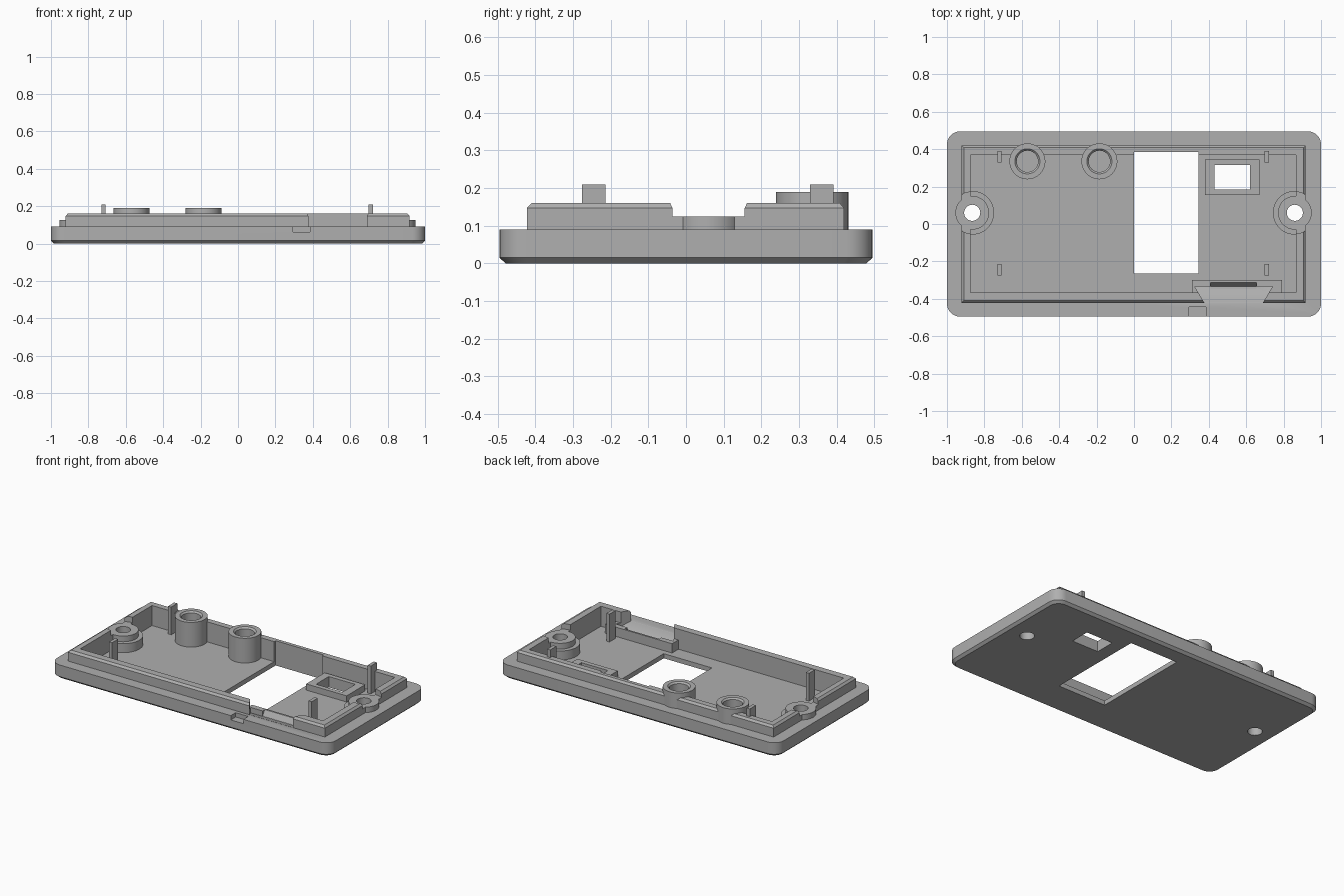
import bpy, bmesh, math

cube = bpy.data.objects.get("Cube")
if cube:
    bpy.data.objects.remove(cube, do_unlink=True)

grey = bpy.data.materials.new("matte grey")
grey.use_nodes = True
grey.diffuse_color = (0.43, 0.43, 0.43, 1)
grey.node_tree.nodes["Principled BSDF"].inputs["Base Color"].default_value = grey.diffuse_color


def finish(name, bm):
    bmesh.ops.recalc_face_normals(bm, faces=bm.faces)
    mesh = bpy.data.meshes.new(name)
    bm.to_mesh(mesh)
    bm.free()
    mesh.materials.append(grey)
    obj = bpy.data.objects.new(name, mesh)
    bpy.context.collection.objects.link(obj)
    return obj


def loft(name, rings):
    """Closed solid through matching horizontal rings of points."""
    bm = bmesh.new()
    loops = [[bm.verts.new(p) for p in ring] for ring in rings]
    n = len(loops[0])
    for a, b in zip(loops, loops[1:]):
        for i in range(n):
            j = (i + 1) % n
            bm.faces.new((a[i], a[j], b[j], b[i]))
    bm.faces.new(loops[0][::-1])
    bm.faces.new(loops[-1])
    return finish(name, bm)


def rect(x0, x1, y0, y1, z):
    return [(x0, y0, z), (x1, y0, z), (x1, y1, z), (x0, y1, z)]


def box(name, x0, x1, y0, y1, z0, z1):
    return loft(name, [rect(x0, x1, y0, y1, z) for z in (z0, z1)])


def rounded(hx, hy, r, z, steps=8):
    pts = []
    for k, (sx, sy) in enumerate([(1, 1), (-1, 1), (-1, -1), (1, -1)]):
        for i in range(steps + 1):
            a = math.pi / 2 * (k + i / steps)
            pts.append((sx * (hx - r) + r * math.cos(a), sy * (hy - r) + r * math.sin(a), z))
    return pts


def turned(name, x, y, profile, sides=48):
    """Solid of revolution from (radius, height) pairs."""
    return loft(name, [[(x + r * math.cos(math.tau * i / sides),
                         y + r * math.sin(math.tau * i / sides), z)
                        for i in range(sides)] for r, z in profile])


def cut(obj, *cutters):
    for c in cutters:
        c.hide_render = True
        mod = obj.modifiers.new("cut", "BOOLEAN")
        mod.operation = "DIFFERENCE"
        mod.solver = "EXACT"
        mod.object = c
        bpy.context.view_layer.objects.active = obj
        bpy.ops.object.modifier_apply(modifier=mod.name)


FLOOR, LEDGE, TOP = 0.03, 0.09, 0.16
SCREWS = [(-0.865, 0.06), (0.86, 0.06)]
TUBES = [(-0.57, 0.335), (-0.185, 0.335)]

# Cutters shared by several parts
cavity = box("cavity_cutter", -0.875, 0.865, -0.365, 0.37, FLOOR, 0.3)
window = box("window_cutter", 0, 0.345, -0.265, 0.385, -0.1, 0.3)
small_window = box("small_window_cutter", 0.43, 0.62, 0.185, 0.315, -0.1, 0.3)
nick = box("nick_cutter", 0.295, 0.385, -0.6, -0.445, 0.062, 0.2)
holes = [turned("hole_cutter", x, y, [(0.043, -0.1), (0.043, 0.3)]) for x, y in SCREWS]
reliefs = [turned("relief_cutter", x, y, [(0.112, 0.1245), (0.112, 0.3)]) for x, y in SCREWS]
bores = [turned("bore_cutter", x, y, [(0.057, FLOOR), (0.057, 0.18), (0.079, 0.202)])
         for x, y in TUBES]

# Flared port opening with a sloping bed
port = loft("port_cutter", [
    [(0.381, -0.43, 0.094), (0.684, -0.43, 0.094), (0.74, -0.335, 0.055), (0.325, -0.335, 0.055)],
    rect(0.381, 0.684, -0.43, -0.43, 0.3)[:2] + [(0.74, -0.335, 0.3), (0.325, -0.335, 0.3)]])
port_slope = loft("port_slope_cutter", [
    rect(0.41, 0.655, -0.345, -0.333, 0.056), rect(0.41, 0.655, -0.345, -0.309, 0.095)])

# Base plate with chamfered underside
plate = loft("base_plate", [rounded(0.984, 0.479, 0.06, 0), rounded(1, 0.495, 0.07, 0.015),
                            rounded(1, 0.495, 0.07, LEDGE)])
cut(plate, cavity, window, small_window, nick, port, *holes, *bores)

# Raised rim with chamfered outer edge
rim = loft("rim", [rect(-0.922, 0.918, -0.422, 0.42, z) for z in (0.08, 0.147)]
           + [rect(-0.91, 0.906, -0.41, 0.408, TOP)])
cut(rim, cavity, window, port, *reliefs, *holes, *bores)

# Port block behind the front opening
block = box("port_block", 0.31, 0.79, -0.37, -0.30, 0.02, 0.09)
cut(block, port, port_slope)

# Frame around the small window
frame = box("small_window_frame", 0.38, 0.67, 0.155, 0.345, 0.02, 0.07)
cut(frame, small_window)

parts = [plate, rim, block, frame]

# Stepped screw bosses
for (x, y), side, hole in zip(SCREWS, ("right", "left"), holes):
    boss = turned(side + "_screw_boss", x, y,
                  [(0.117, 0.02), (0.117, 0.088), (0.09, 0.088), (0.09, 0.125)])
    cut(boss, hole)
    parts.append(boss)

# Hollow tubes along the back
for (x, y), side, bore in zip(TUBES, ("outer", "inner"), bores):
    tube = turned(side + "_tube", x, y, [(0.096, 0.02), (0.096, 0.19)])
    cut(tube, bore)
    parts.append(tube)

# Thin locating pins
for x, side in ((-0.72, "right"), (0.71, "left")):
    for y, end in ((-0.245, "front"), (0.36, "back")):
        parts.append(box(f"{end}_{side}_pin", x - 0.011, x + 0.011,
                         y - 0.031, y + 0.031, 0.02, 0.21))

for c in [cavity, window, small_window, nick, port, port_slope, *holes, *reliefs, *bores]:
    bpy.data.objects.remove(c, do_unlink=True)

# Smooth the round walls, keep edges crisp
bpy.ops.object.select_all(action="DESELECT")
for p in parts:
    p.select_set(True)
bpy.context.view_layer.objects.active = plate
bpy.ops.object.shade_smooth_by_angle(angle=math.radians(30))
